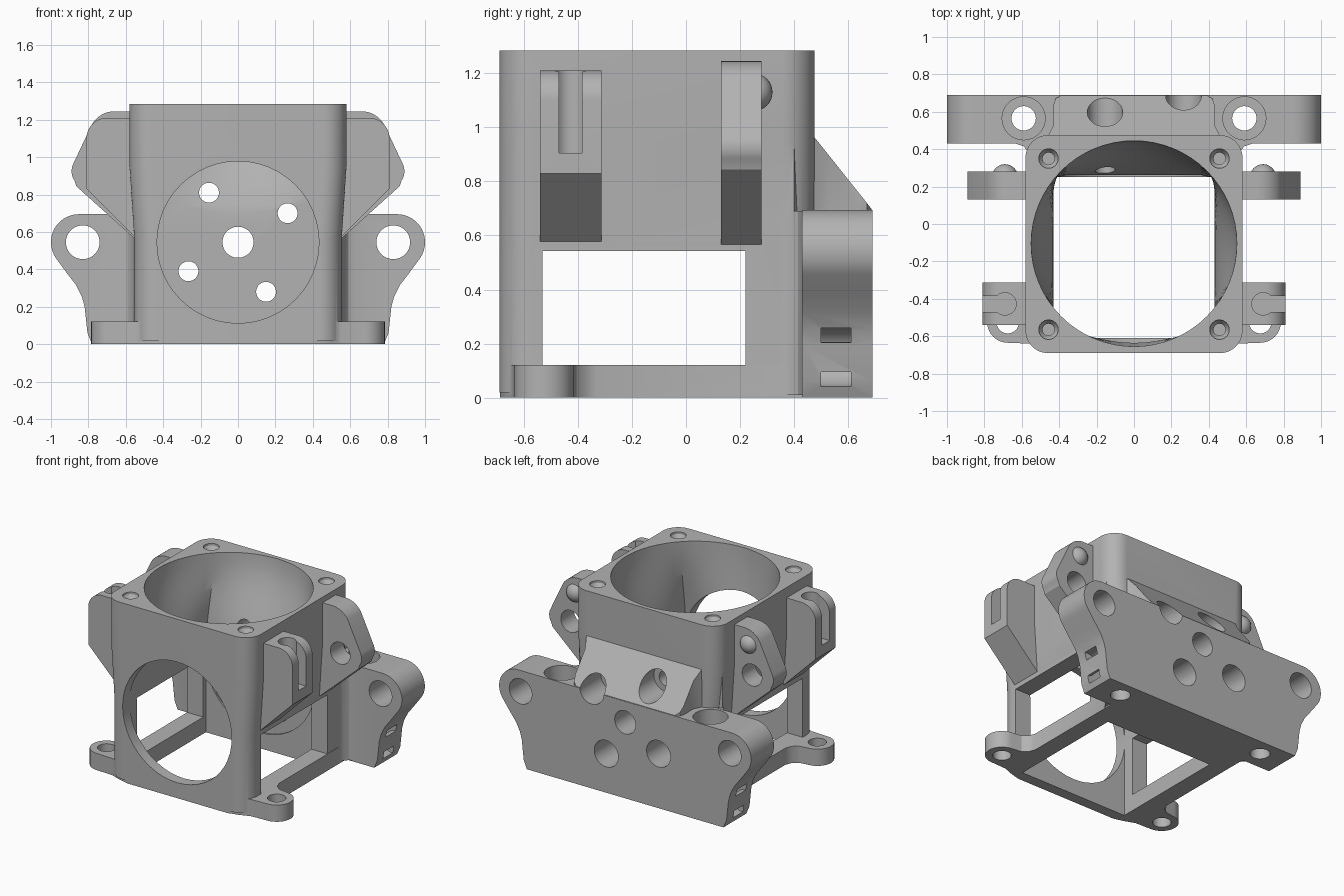
import bpy, bmesh
from math import sin, cos, pi, radians

cube = bpy.data.objects.get("Cube")
if cube:
    bpy.data.objects.remove(cube, do_unlink=True)

grey = bpy.data.materials.new("plain_grey")
grey.use_nodes = True
GREY = (0.45, 0.45, 0.45, 1)
grey.diffuse_color = GREY
grey.node_tree.nodes["Principled BSDF"].inputs["Base Color"].default_value = GREY


def activate(ob):
    bpy.ops.object.select_all(action='DESELECT')
    ob.select_set(True)
    bpy.context.view_layer.objects.active = ob


def finish(name, bm, mirror=False):
    bmesh.ops.recalc_face_normals(bm, faces=bm.faces[:])
    me = bpy.data.meshes.new(name)
    bm.to_mesh(me)
    bm.free()
    me.materials.append(grey)
    ob = bpy.data.objects.new(name, me)
    bpy.context.collection.objects.link(ob)
    if mirror:
        m = ob.modifiers.new("mirror", 'MIRROR')
        m.use_mirror_merge = False
        activate(ob)
        bpy.ops.object.modifier_apply(modifier=m.name)
    return ob


def loft(name, rings, mirror=False):
    bm = bmesh.new()
    vs = [[bm.verts.new(p) for p in r] for r in rings]
    n = len(vs[0])
    for a, b in zip(vs, vs[1:]):
        for i in range(n):
            bm.faces.new((a[i], a[(i + 1) % n], b[(i + 1) % n], b[i]))
    bm.faces.new(vs[0])
    bm.faces.new(vs[-1])
    return finish(name, bm, mirror)


def place(axis, p, h):
    u, v = p
    return {'X': (h, u, v), 'Y': (u, h, v), 'Z': (u, v, h)}[axis]


def prism(name, pts, axis, a, b, mirror=False):
    return loft(name, [[place(axis, p, h) for p in pts] for h in (a, b)], mirror)


def arc(cx, cy, r, a0, a1, n=12):
    ang = [radians(a0 + (a1 - a0) * i / n) for i in range(n + 1)]
    return [(cx + r * cos(t), cy + r * sin(t)) for t in ang]


def circle(c, r, n=48):
    return arc(c[0], c[1], r, 0, 360, n)[:-1]


def rect(x0, y0, x1, y1):
    return [(x0, y0), (x1, y0), (x1, y1), (x0, y1)]


def both(half):
    return half + [(-x, y) for x, y in reversed(half)]


def rounded(hx, y0, y1, r):
    return both(arc(hx - r, y0 + r, r, -90, 0) + arc(hx - r, y1 - r, r, 0, 90))


def boolean(ob, other, op='DIFFERENCE'):
    m = ob.modifiers.new("bool", 'BOOLEAN')
    m.operation, m.object, m.solver = op, other, 'EXACT'
    activate(ob)
    bpy.ops.object.modifier_apply(modifier=m.name)
    bpy.data.objects.remove(other, do_unlink=True)


def drill(ob, c, r, axis, a, b, mirror=False):
    boolean(ob, prism("drill", circle(c, r), axis, a, b, mirror))


# Housing: rounded square tower, slightly wider at the top
frame = loft("frame", [[(x, y, z) for x, y in rounded(hx, -0.69, 0.475, 0.12)]
                       for z, hx in ((0.02, 0.555), (0.57, 0.555), (0.95, 0.58), (1.285, 0.58))])

# Base with front mounting ears
base_half = ([(0.40, -0.688), (0.47, -0.67), (0.55, -0.64)]
             + arc(0.675, -0.525, 0.11, -90, 90, 16)
             + [(0.61, -0.405), (0.575, -0.375), (0.558, -0.33), (0.557, 0.45)])
base = prism("base", both(base_half), 'Z', 0, 0.12)
boolean(frame, base, 'UNION')

# Back plate with rounded wings
plate_half = ([(0.78, 0), (0.805, 0.06), (0.82, 0.2), (0.835, 0.255), (0.865, 0.315), (0.915, 0.38)]
              + arc(0.85, 0.545, 0.15, -38, 90, 20))
boolean(frame, prism("back_plate", both(plate_half), 'Y', 0.43, 0.69), 'UNION')

# Fillets where the plate meets the housing
fillet = [(0.5, 0.35), (0.556, 0.35), (0.565, 0.385), (0.59, 0.415), (0.64, 0.432), (0.64, 0.5), (0.5, 0.5)]
boolean(frame, prism("fillet", fillet, 'Z', 0.01, 0.69, True), 'UNION')

# Sloped rear brace, flared toward the housing
brace_half = [(0.55, 0.3), (0.57, 0.40), (0.51, 0.43), (0.46, 0.47), (0.43, 0.53),
              (0.43, 0.64), (0.42, 0.67), (0.39, 0.687)]
brace = prism("brace", both(brace_half), 'Z', 0.6, 1.1)
slope = [(0.2, 0.5), (0.69, 0.5), (0.69, 0.694), (0.47, 0.97), (0.2, 0.97)]
boolean(brace, prism("slope", slope, 'X', -0.7, 0.7), 'INTERSECT')
boolean(frame, brace, 'UNION')

# Duct: round at the top, blending to a square shaft
N = 64


def duct_ring(z, t):
    ring = []
    for i in range(N):
        a = 2 * pi * i / N
        k = 0.43 / max(abs(cos(a)), abs(sin(a)))
        r = 0.55 * (1 - t) + k * t
        ring.append((r * cos(a), -0.105 - 0.075 * t + r * sin(a), z))
    return ring


rings = [duct_ring(1.4, 0)]
for i in range(11):
    s = i / 10
    rings.append(duct_ring(1.285 - 0.68 * s, s * s * (3 - 2 * s)))
rings.append(duct_ring(-0.1, 1))
boolean(frame, loft("duct", rings))

# Side windows and the large front opening
boolean(frame, prism("window", rect(-0.53, 0.12, 0.22, 0.543), 'X', -0.7, 0.7))
drill(frame, (0, 0.545), 0.433, 'Y', -0.8, 0.262)

# Holes through the rear wall, counterbored from behind
drill(frame, (0, 0.545), 0.083, 'Y', 0.1, 0.8)
for c in ((-0.155, 0.81), (0.265, 0.70), (-0.265, 0.39), (0.15, 0.28)):
    drill(frame, c, 0.053, 'Y', 0.1, 0.8)
    drill(frame, c, 0.095, 'Y', 0.45, 0.8)

# Wing holes, vertical counterbored holes and ear holes
drill(frame, (0.83, 0.545), 0.09, 'Y', 0.3, 0.8, True)
drill(frame, (0.59, 0.565), 0.065, 'Z', -0.1, 0.8, True)
drill(frame, (0.59, 0.565), 0.115, 'Z', 0.55, 0.8, True)
drill(frame, (0.675, -0.525), 0.06, 'Z', -0.1, 0.3, True)

# Countersunk screw holes in the top rim
for y in (0.35, -0.565):
    steps = ((1.3, 0.052), (1.27, 0.052), (1.24, 0.032), (0.98, 0.032))
    boolean(frame, loft("screw_hole", [[(px, py, z) for px, py in circle((0.457, y), r, 32)]
                                       for z, r in steps], True))

# Curved tie slots in the plate ends
tie = prism("tie_slot", circle((0.812, 0.15), 0.11), 'Y', 0.5, 0.61)
boolean(tie, prism("tie_core", circle((0.812, 0.15), 0.055), 'Y', 0.4, 0.7))
for side in (1, -1):
    cutter = tie.copy()
    cutter.data = tie.data.copy()
    bpy.context.collection.objects.link(cutter)
    if side < 0:
        cutter.rotation_euler.z = pi
        cutter.location.y = 1.11
    bpy.context.view_layer.update()
    boolean(frame, cutter)
bpy.data.objects.remove(tie, do_unlink=True)

# Rear side lugs
lug_pts = ([(0.556, 0.567), (0.865, 0.845)] + arc(0.80, 0.925, 0.09, -35, 25, 6)
           + arc(0.66, 1.105, 0.14, 30, 90, 8) + [(0.556, 1.245)])
lugs = prism("side_lugs", lug_pts, 'Y', 0.13, 0.28, True)
drill(lugs, (0.72, 0.92), 0.078, 'Y', 0, 0.4, True)

# Domed studs on the lugs
bm = bmesh.new()
bmesh.ops.create_uvsphere(bm, u_segments=24, v_segments=16, radius=0.07)
bmesh.ops.translate(bm, verts=bm.verts[:], vec=(0.69, 0.25, 1.13))
studs = finish("lug_studs", bm, True)

# Front side clips with keyhole slots
clip_pts = [(0.553, 0.575), (0.81, 0.83)] + arc(0.70, 1.10, 0.11, 0, 90) + [(0.553, 1.21)]
clips = prism("side_clips", clip_pts, 'Y', -0.54, -0.312, True)
boolean(clips, prism("clip_slot", rect(0.69, -0.47, 0.9, -0.385), 'Z', 0.905, 1.3, True))
drill(clips, (0.69, -0.427), 0.06, 'Z', 0.905, 1.3, True)

# Smooth curved walls, keep crisp edges
for ob in (frame, lugs, studs, clips):
    activate(ob)
    bpy.ops.object.shade_smooth_by_angle(angle=radians(30))
